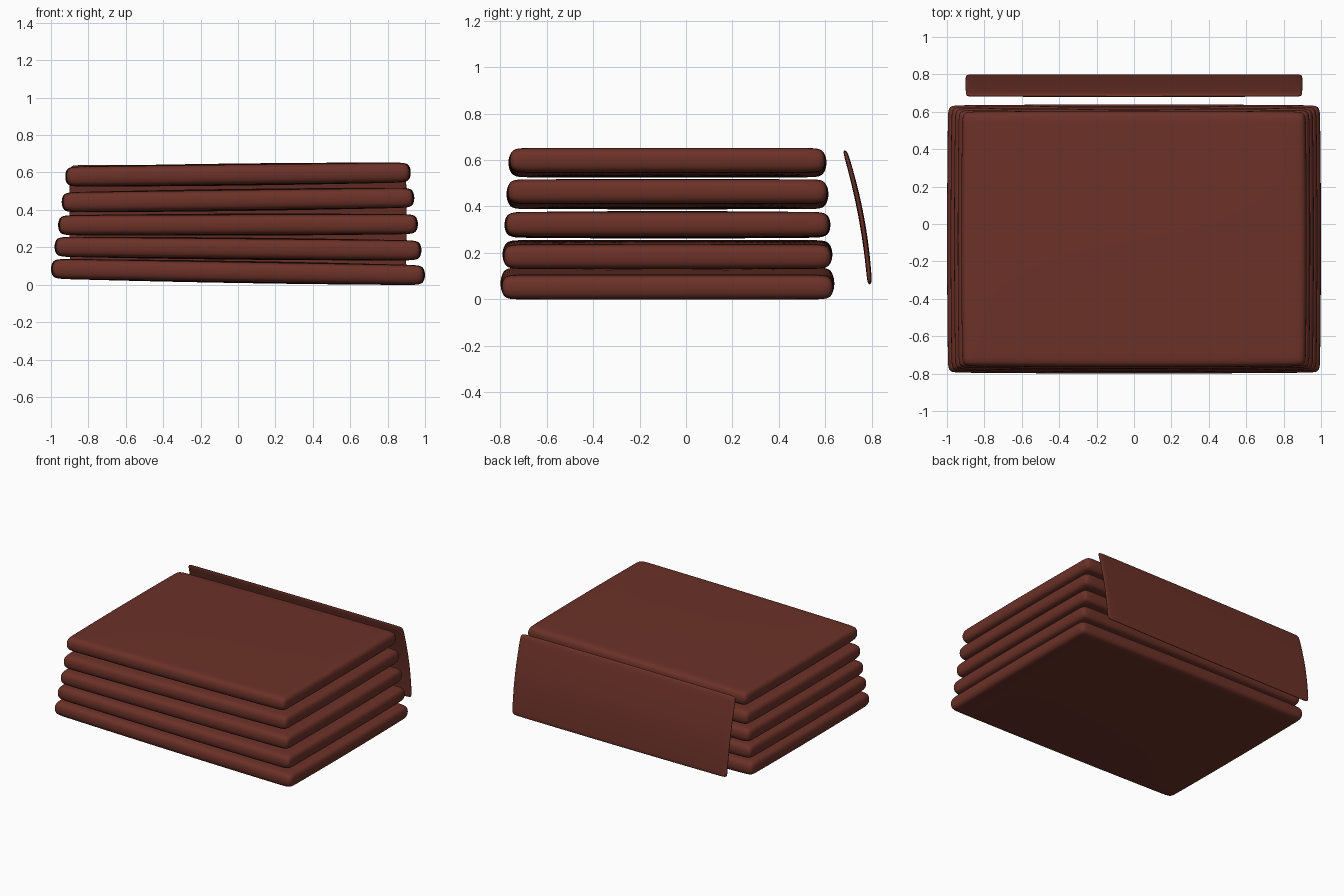
import bpy
import bmesh
import math
from mathutils import Matrix, Vector

if "Cube" in bpy.data.objects:
    bpy.data.objects.remove(bpy.data.objects["Cube"], do_unlink=True)

brown = bpy.data.materials.new("red_brown")
colour = (0.148, 0.031, 0.021, 1)
brown.use_nodes = True
brown.diffuse_color = colour
for node in brown.node_tree.nodes:
    if node.type == 'BSDF_PRINCIPLED':
        node.inputs["Base Color"].default_value = colour


def soft_slab(name, half, inset, puff, bow, bend=None):
    """Rounded, slightly puffed box lying flat: support loops plus subdivision."""
    bm = bmesh.new()
    bmesh.ops.create_cube(bm, size=2, matrix=Matrix.Diagonal((*half, 1)))
    for axis in (0, 1):
        normal = Vector((0, 0, 0))
        normal[axis] = 1
        edge = half[axis] - inset
        for cut in (-edge, -edge / 2, 0, edge / 2, edge):
            bmesh.ops.bisect_plane(bm, geom=bm.verts[:] + bm.edges[:] + bm.faces[:],
                                   plane_co=normal * cut, plane_no=normal)
    for v in bm.verts:
        u, w = v.co.x / half[0], v.co.y / half[1]
        v.co.z *= 1 + puff * (1 - u * u) * (1 - w * w)
        v.co.x += bow * u * (1 - w * w)
        v.co.y += bow * w * (1 - u * u)
        if bend:
            v.co = bend(v.co)
    bmesh.ops.recalc_face_normals(bm, faces=bm.faces)
    for f in bm.faces:
        f.smooth = True
    mesh = bpy.data.meshes.new(name)
    bm.to_mesh(mesh)
    bm.free()
    mesh.materials.append(brown)
    obj = bpy.data.objects.new(name, mesh)
    bpy.context.collection.objects.link(obj)
    sub = obj.modifiers.new("Rounding", 'SUBSURF')
    sub.levels = sub.render_levels = 3
    return obj


# Stack of five slabs, shrinking upward and rocking slightly from side to side
heights = (0.068, 0.193, 0.321, 0.453, 0.589)
slopes = (-0.017, -0.010, 0.003, 0.013, 0.012)
for i, (z, slope) in enumerate(zip(heights, slopes)):
    slab = soft_slab(f"slab_{i + 1}", (0.997 - 0.019 * i, 0.717 - 0.0085 * i, 0.053),
                     0.07, 0.13, 0.006)
    slab.location = (0, -0.08, z)
    slab.rotation_euler.y = -math.atan(slope)


# Thin curved panel leaning behind the stack
def lean(co):
    u = co.y / 0.285
    return Vector((co.x, 0.757 - 0.053 * u - 0.018 * u * u + co.z, 0.353 + co.y))


soft_slab("back_panel", (0.9, 0.288, 0.010), 0.05, 0.25, 0.003, lean)
